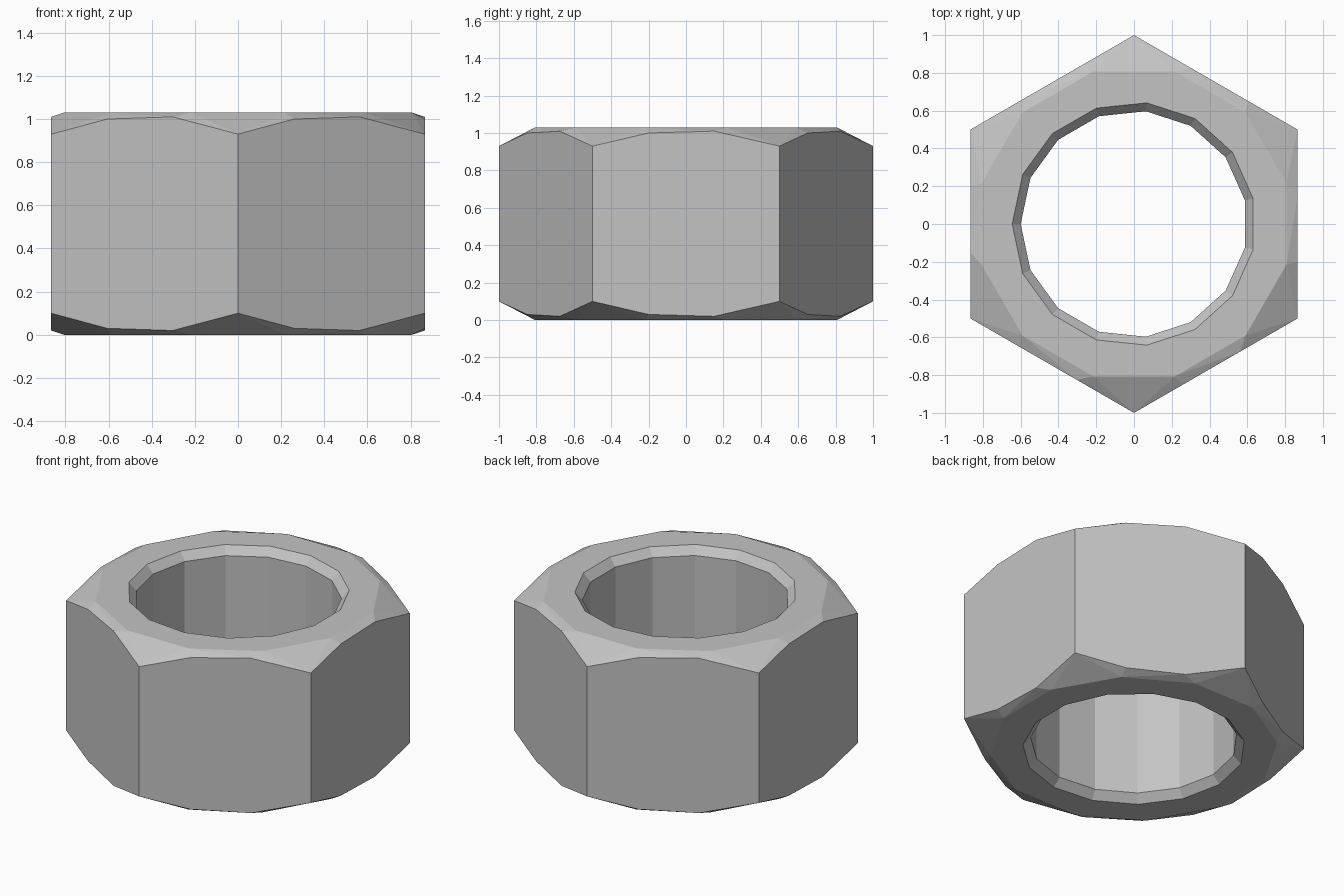
import bpy, bmesh
from math import cos, sin, radians

default = bpy.data.objects.get("Cube")
if default:
    bpy.data.objects.remove(default)

HEIGHT = 1.03
APOTHEM = cos(radians(30))

steel = bpy.data.materials.new("grey steel")
steel.use_nodes = True
grey = (0.55, 0.55, 0.55, 1)
steel.diffuse_color = grey
steel.node_tree.nodes["Principled BSDF"].inputs["Base Color"].default_value = grey


def ring(bm, radius, z, count, start):
    """Add a ring of vertices; start is the first angle in degrees."""
    angles = [radians(start + 360 * i / count) for i in range(count)]
    return [bm.verts.new((radius * cos(a), radius * sin(a), z)) for a in angles]


def finish(name, bm):
    bmesh.ops.recalc_face_normals(bm, faces=bm.faces)
    mesh = bpy.data.meshes.new(name)
    bm.to_mesh(mesh)
    bm.free()
    mesh.materials.append(steel)
    obj = bpy.data.objects.new(name, mesh)
    bpy.context.collection.objects.link(obj)
    return obj


# Hexagonal body: hull of the corners, side arches and end faces
bm = bmesh.new()
for end in (0, 1):
    def level(depth):
        return HEIGHT - depth if end else depth
    ring(bm, 1, level(0.1), 6, 30)
    ring(bm, 0.835, level(0), 12, 15)
    # Two points on each flat give the arched chamfer edge
    for side in range(6):
        a = radians(60 * side)
        for t, depth in ((-0.2, 0.03), (0.15, 0.02)):
            bm.verts.new((APOTHEM * cos(a) - t * sin(a),
                          APOTHEM * sin(a) + t * cos(a), level(depth)))
bmesh.ops.convex_hull(bm, input=bm.verts)
bmesh.ops.dissolve_limit(bm, angle_limit=radians(0.5), verts=bm.verts, edges=bm.edges)
nut = finish("nut_body", bm)

# Bore cutter with a countersink at both ends
bm = bmesh.new()
profile = ((0.69, -0.05), (0.6, 0.05), (0.6, HEIGHT - 0.05), (0.69, HEIGHT + 0.05))
rings = [ring(bm, r, z, 15, 12) for r, z in profile]
for low, high in zip(rings, rings[1:]):
    for i in range(15):
        j = (i + 1) % 15
        bm.faces.new((low[i], low[j], high[j], high[i]))
bm.faces.new(rings[0])
bm.faces.new(rings[-1])
cutter = finish("bore_cutter", bm)
cutter.hide_render = True
cutter.hide_viewport = True

bore = nut.modifiers.new("bore", 'BOOLEAN')
bore.operation = 'DIFFERENCE'
bore.solver = 'EXACT'
bore.object = cutter
